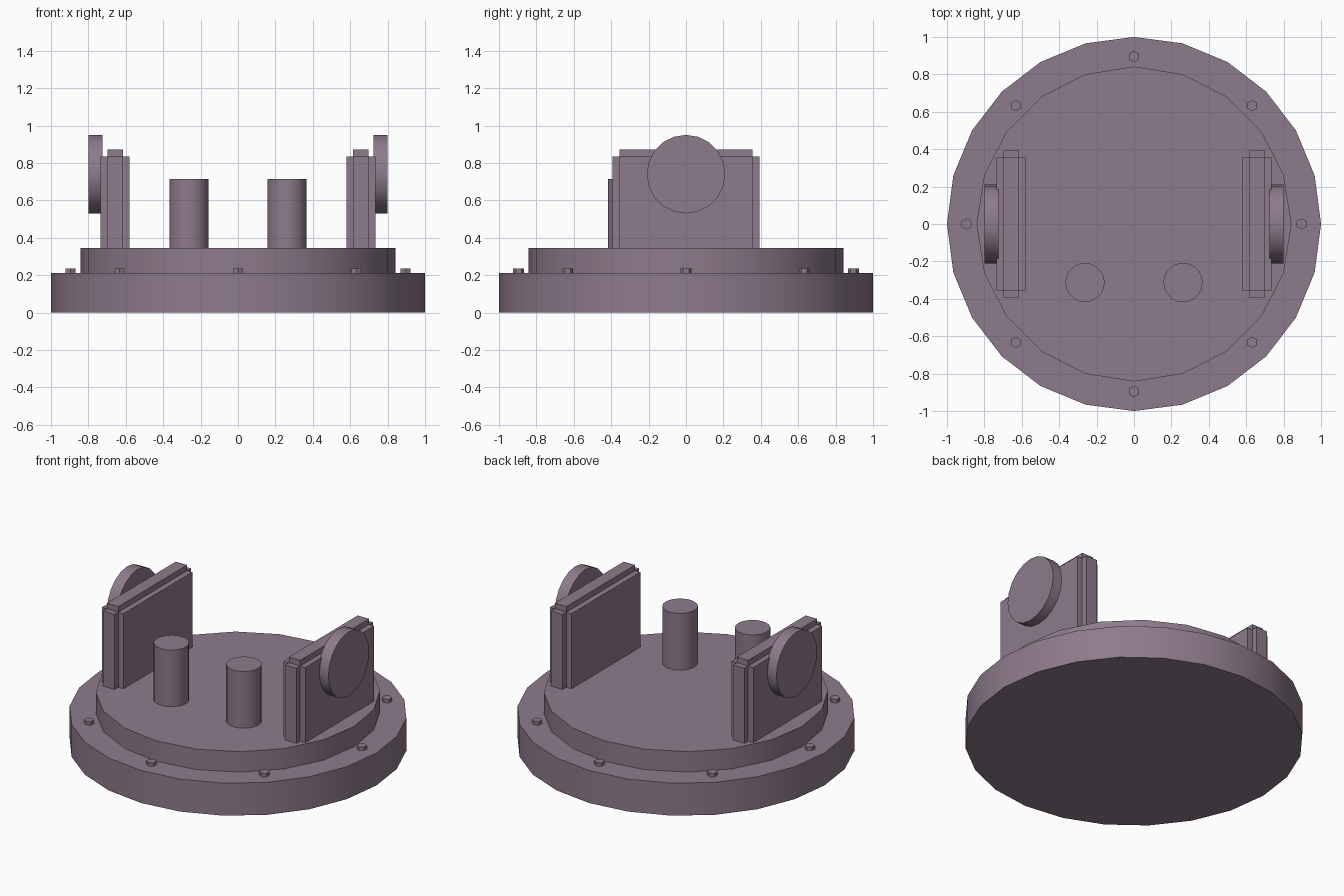
import bpy
import bmesh
from math import sin, cos, pi, radians
from mathutils import Matrix, Vector

cube = bpy.data.objects.get("Cube")
if cube:
    bpy.data.objects.remove(cube)

# Single painted-metal colour
colour = (0.27, 0.198, 0.258, 1.0)
paint = bpy.data.materials.new("dusty_mauve")
paint.use_nodes = True
paint.diffuse_color = colour
paint.node_tree.nodes["Principled BSDF"].inputs["Base Color"].default_value = colour


def ring(radius, sides):
    """Regular outline with its first corner on +y."""
    return [(-radius * sin(2 * pi * i / sides), radius * cos(2 * pi * i / sides))
            for i in range(sides)]


def rectangle(hx, hy):
    return [(-hx, -hy), (hx, -hy), (hx, hy), (-hx, hy)]


def add_prism(bm, outline, z0, z1, offset=(0, 0), matrix=Matrix()):
    """Extrude a flat outline between two heights."""
    place = matrix @ Matrix.Translation((offset[0], offset[1], 0))
    low, high = [[bm.verts.new(place @ Vector((x, y, z))) for x, y in outline]
                 for z in (z0, z1)]
    bm.faces.new(low[::-1])
    bm.faces.new(high)
    for i in range(len(outline)):
        j = (i + 1) % len(outline)
        bm.faces.new((low[i], low[j], high[j], high[i]))


def make_part(name, *prisms):
    """Build an object from prism descriptions, smooth except at hard edges."""
    bm = bmesh.new()
    for prism in prisms:
        add_prism(bm, *prism)
    mesh = bpy.data.meshes.new(name)
    bm.to_mesh(mesh)
    bm.free()
    mesh.materials.append(paint)
    part = bpy.data.objects.new(name, mesh)
    bpy.context.collection.objects.link(part)
    bpy.ops.object.select_all(action='DESELECT')
    part.select_set(True)
    bpy.context.view_layer.objects.active = part
    bpy.ops.object.shade_smooth_by_angle(angle=radians(30))
    return part


# Stepped round base
BASE_TOP, DECK_TOP = 0.212, 0.345
make_part("base_disc", (ring(1.0, 24), 0, BASE_TOP))
make_part("upper_deck", (ring(0.842, 20), BASE_TOP, DECK_TOP))

# Hexagonal bolts around the rim
for i, spot in enumerate(ring(0.895, 8)):
    make_part(f"rim_bolt_{i + 1}", (ring(0.03, 6), BASE_TOP, 0.235, spot))

# Cross-shaped outline of the side supports
thick, thin, inner, outer = 0.078, 0.041, 0.355, 0.394
corner = [(thick, inner), (thin, inner), (thin, outer)]
cross = []
for sx, sy in ((1, 1), (-1, 1), (-1, -1), (1, -1)):
    points = [(sx * x, sy * y) for x, y in corner]
    cross += points if sx * sy > 0 else points[::-1]

for side, s in (("left", 1), ("right", -1)):
    # Front post
    make_part(f"{side}_post", (ring(0.105, 20), DECK_TOP, 0.715, (s * 0.262, -0.313)))
    # Support slab with a narrow ridge along its top
    centre = (s * 0.657, 0)
    make_part(f"{side}_support",
              (cross, DECK_TOP, 0.835, centre),
              (rectangle(thin, inner), 0.835, 0.872, centre))
    # Round pivot cap on the outer face
    turn = Matrix.Translation((0, 0, 0.74)) @ Matrix.Rotation(s * pi / 2, 4, 'Y')
    make_part(f"{side}_pivot_cap", (ring(0.21, 20), 0.725, 0.80, (0, 0), turn))
